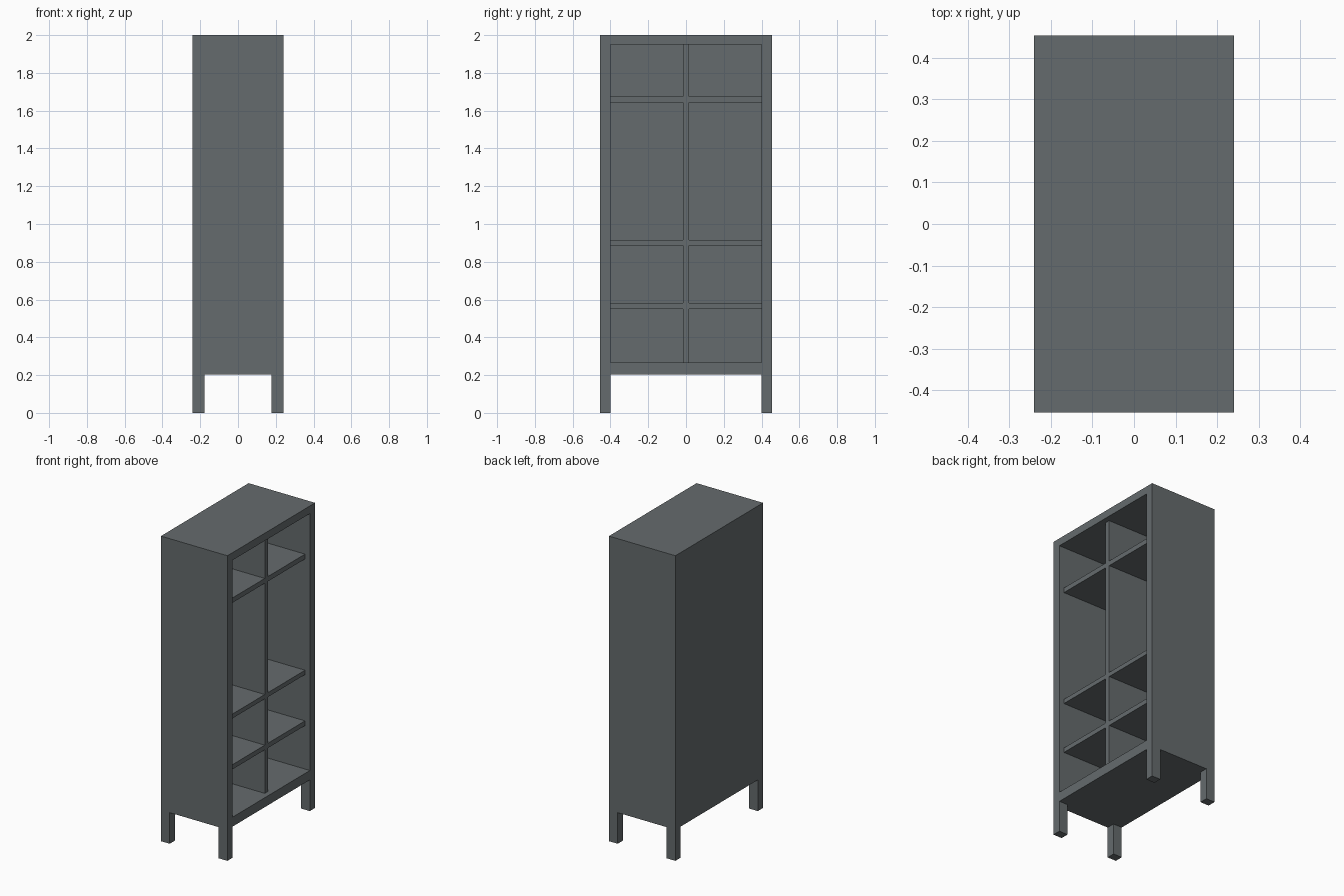
import bpy, bmesh

if "Cube" in bpy.data.objects:
    bpy.data.objects.remove(bpy.data.objects["Cube"])

# One flat grey for the whole piece
grey = bpy.data.materials.new("slate grey")
grey.diffuse_color = (0.13, 0.147, 0.153, 1)
grey.use_nodes = True
grey.node_tree.nodes["Principled BSDF"].inputs["Base Color"].default_value = grey.diffuse_color

X, Y = 0.241, 0.454            # half depth, half width
LEG, TOP = 0.204, 2.0          # underside and top of the case
IN_Y, IN_Z0, IN_Z1 = 0.40, 0.266, 1.95   # opening
BACK = -X + 0.03               # inner face of the back panel
FRONT = X - 0.035              # shelves are set back from the frame


def finish(bm, name):
    bmesh.ops.recalc_face_normals(bm, faces=bm.faces)
    me = bpy.data.meshes.new(name)
    bm.to_mesh(me)
    bm.free()
    me.materials.append(grey)
    ob = bpy.data.objects.new(name, me)
    bpy.context.collection.objects.link(ob)
    return ob


def box_bm(x0, x1, y0, y1, z0, z1):
    bm = bmesh.new()
    bmesh.ops.create_cube(bm, size=1)
    for v in bm.verts:
        v.co = (x1 if v.co.x > 0 else x0,
                y1 if v.co.y > 0 else y0,
                z1 if v.co.z > 0 else z0)
    return bm


def box(name, *dims):
    return finish(box_bm(*dims), name)


# Case: a box with its +x face inset and pushed back to form the cavity
bm = box_bm(-X, X, -Y, Y, LEG, TOP)
bm.normal_update()
face = max(bm.faces, key=lambda f: f.normal.x)
bmesh.ops.inset_region(bm, faces=[face], thickness=0.05)
for v in face.verts:
    v.co = (X, IN_Y if v.co.y > 0 else -IN_Y, IN_Z1 if v.co.z > 1.1 else IN_Z0)
cavity = bmesh.ops.extrude_discrete_faces(bm, faces=[face])["faces"][0]
for v in cavity.verts:
    v.co.x = BACK
finish(bm, "case")

# Centre divider
D = 0.017
box("divider", BACK, FRONT, -D, D, IN_Z0, IN_Z1)

# Three shelves on each side of the divider
for z0, z1 in ((0.551, 0.582), (0.885, 0.914), (1.643, 1.675)):
    box("left_shelf", BACK, FRONT, -IN_Y, -D, z0, z1)
    box("right_shelf", BACK, FRONT, D, IN_Y, z0, z1)

# Four square legs flush with the corners
for sx in (-1, 1):
    for sy in (-1, 1):
        xs = sorted((sx * X, sx * 0.178))
        ys = sorted((sy * Y, sy * IN_Y))
        box("leg", *xs, *ys, 0, LEG)
